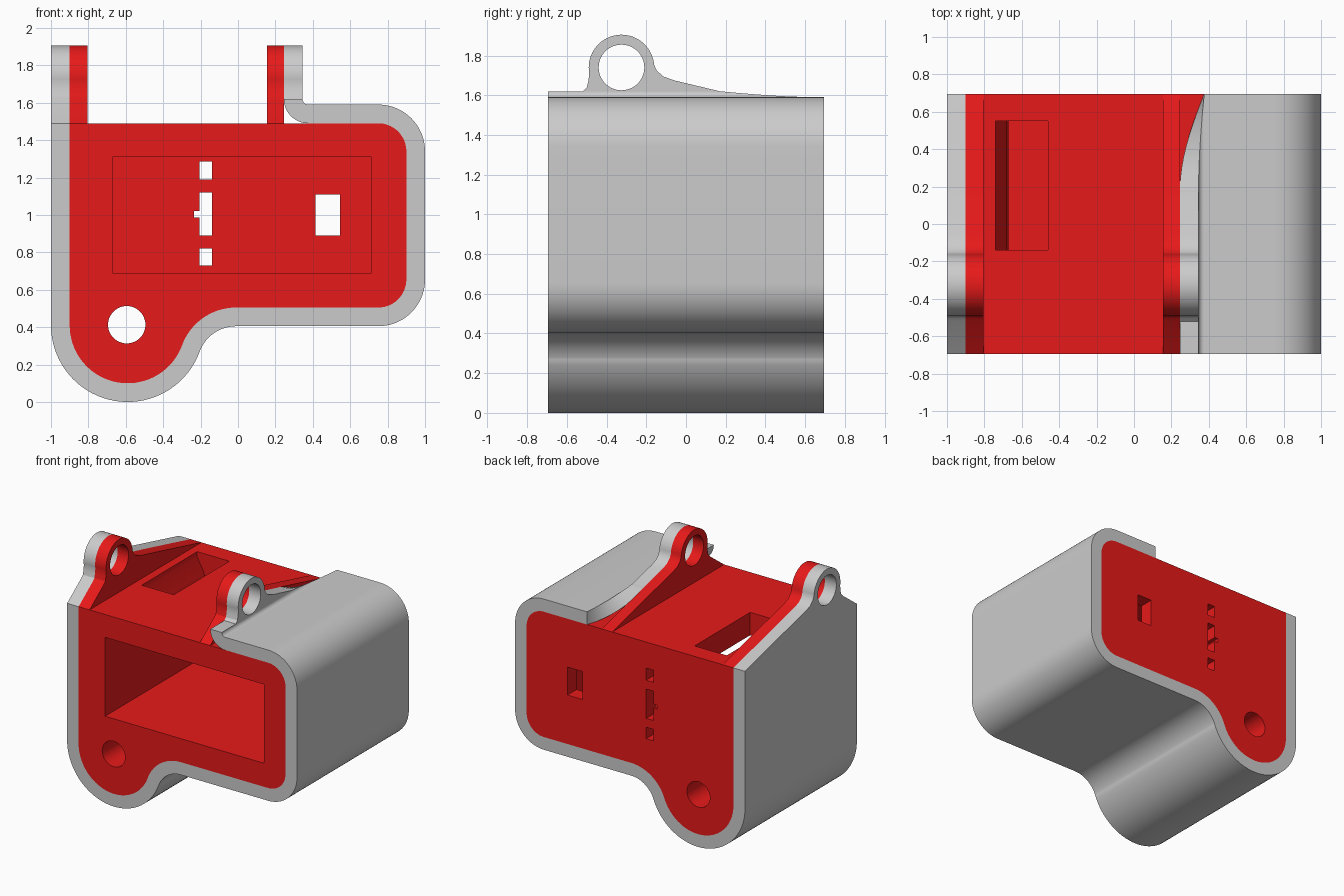
import bpy, bmesh
from math import cos, sin, radians
from mathutils import Vector

if "Cube" in bpy.data.objects:
    bpy.data.objects.remove(bpy.data.objects["Cube"])

Y = 0.695      # half depth
TOP = 1.49     # top of the core

red = bpy.data.materials.new("red")
red.diffuse_color = (0.8, 0.01, 0.01, 1)
red.use_nodes = True
red.node_tree.nodes["Principled BSDF"].inputs["Base Color"].default_value = red.diffuse_color


def arc(cx, cz, r, a0, a1, n=20):
    return [(cx + r * cos(radians(a0 + (a1 - a0) * i / n)),
             cz + r * sin(radians(a0 + (a1 - a0) * i / n))) for i in range(n + 1)]


def circle(cx, cz, r, n=48):
    return arc(cx, cz, r, 0, 360, n)[:-1]


def rect(x0, x1, z0, z1):
    return [(x0, z0), (x1, z0), (x1, z1), (x0, z1)]


def finish(name, bm, mat):
    bmesh.ops.recalc_face_normals(bm, faces=bm.faces)
    me = bpy.data.meshes.new(name)
    bm.to_mesh(me)
    bm.free()
    ob = bpy.data.objects.new(name, me)
    bpy.context.collection.objects.link(ob)
    if mat:
        me.materials.append(mat)
    return ob


def prism(name, loops, axis, a, b, mat=None):
    """Extrude an outline (first loop) with holes (other loops) along x or y."""
    bm = bmesh.new()
    edges = []
    for loop in loops:
        vs = [bm.verts.new((u, a, v) if axis == 'y' else (a, u, v)) for u, v in loop]
        edges += [bm.edges.new((vs[i - 1], vs[i])) for i in range(len(vs))]
    d = Vector((0, b - a, 0)) if axis == 'y' else Vector((b - a, 0, 0))
    bmesh.ops.triangle_fill(bm, edges=edges, use_beauty=True, normal=d.normalized())
    ext = bmesh.ops.extrude_face_region(bm, geom=bm.faces[:], use_keep_orig=True)
    bmesh.ops.translate(bm, vec=d,
                        verts=[g for g in ext['geom'] if isinstance(g, bmesh.types.BMVert)])
    return finish(name, bm, mat)


def outline(d):
    """Body outline, offset outward by d."""
    return ([(-0.9 - d, TOP)]
            + arc(-0.59, 0.41, 0.31 + d, 180, 339.8, 36)
            + arc(-0.01, 0.197, 0.308 - d, 159.8, 90)
            + arc(0.75, 0.655, 0.15 + d, -90, 0)
            + arc(0.75, TOP - 0.15, 0.15 + d, 0, 90)
            + [(0.375, TOP + d)])


# Core block with the pin bore
core = prism("core_block", [outline(0), circle(-0.595, 0.413, 0.1)], 'y', -Y, Y, red)

# Front cavity, rear slots and top pocket
cutters = [prism("cavity_cutter", [rect(-0.67, 0.715, 0.69, 1.31)], 'y', -0.8, 0.58)]
slots = [rect(-0.205, -0.14, 1.19, 1.285), rect(-0.205, -0.14, 0.73, 0.82),
         [(-0.205, 0.89), (-0.14, 0.89), (-0.14, 1.12), (-0.205, 1.12),
          (-0.205, 1.02), (-0.235, 1.02), (-0.235, 0.985), (-0.205, 0.985)],
         rect(0.415, 0.545, 0.89, 1.11)]
cutters += [prism("slot_cutter", [s], 'y', 0.5, 0.8) for s in slots]
pocket = [(-0.74, 1.6), (-0.46, 1.6), (-0.46, 1.2), (-0.66, 1.2), (-0.68, 1.34), (-0.74, 1.45)]
cutters.append(prism("pocket_cutter", [pocket], 'y', -0.14, 0.55))
bpy.context.view_layer.objects.active = core
for c in cutters:
    m = core.modifiers.new("cut", 'BOOLEAN')
    m.operation = 'DIFFERENCE'
    m.solver = 'EXACT'
    m.object = c
    bpy.ops.object.modifier_apply(modifier=m.name)
for c in cutters:
    bpy.data.objects.remove(c)

# Outer shell wrapped round the core
prism("outer_shell", [outline(0.1) + outline(0)[::-1]], 'y', -Y, Y)

# Hinge lugs: ramped plates with an eye
eye = circle(-0.325, 1.74, 0.115)
upper = ([(-0.52, 1.62), (-0.50, 1.64), (-0.491, 1.675)]
         + arc(-0.325, 1.74, 0.165, 190, 5, 36)
         + [(-0.148, 1.725), (-0.115, 1.695), (-0.06, 1.675), (0.17, 1.62)])
full = [(-Y, TOP)] + upper + [(Y, TOP)]
prism("left_lug_outer", [full, eye], 'x', -1.0, -0.9)
prism("left_lug_inner", [full, eye], 'x', -0.9, -0.805, red)
prism("right_lug_inner", [full, eye], 'x', 0.155, 0.245, red)
prism("right_lug_outer", [upper, eye], 'x', 0.245, 0.345)

# Curved bend joining the right lug to the shell, tapering off to the rear
bm = bmesh.new()
rings = []
n = 20
inner, outer = arc(0.375, 1.62, 0.13, 180, 270, n), arc(0.375, 1.62, 0.03, 180, 270, n)
for i, (p, q) in enumerate(zip(inner, outer)):
    yb = 0.17 + (Y - 0.17) * i / n
    rings.append([bm.verts.new(co) for co in
                  ((p[0], -Y, p[1]), (q[0], -Y, q[1]), (q[0], yb, q[1]), (p[0], yb, p[1]))])
for r, s in zip(rings, rings[1:]):
    for k in range(4):
        bm.faces.new((r[k - 1], r[k], s[k], s[k - 1]))
bm.faces.new(rings[0])
bm.faces.new(rings[-1])
finish("shell_bend", bm, None)

# Smooth shading with sharp edges kept
for ob in bpy.context.collection.objects:
    ob.select_set(True)
bpy.ops.object.shade_smooth_by_angle(angle=radians(30))
